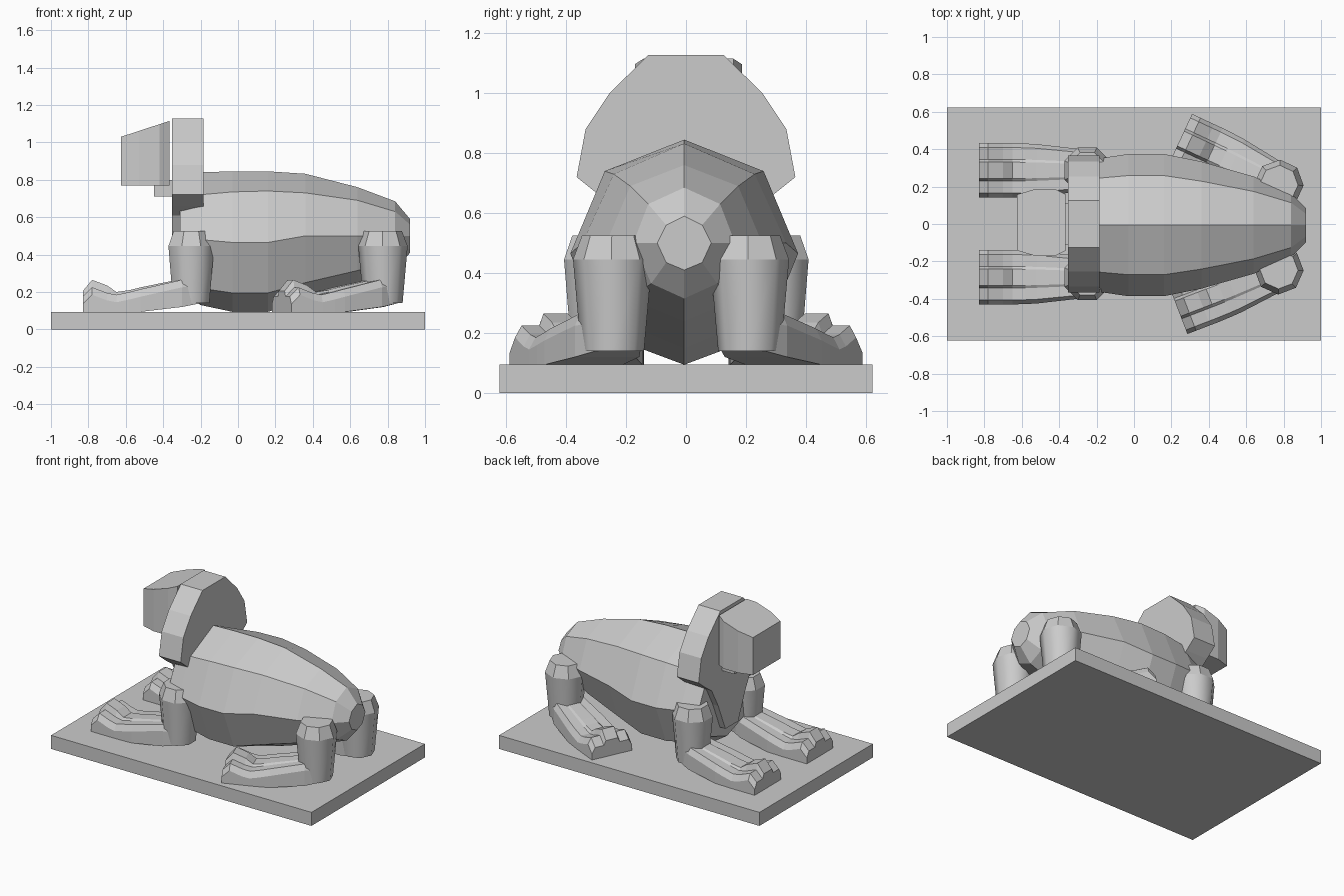
import bpy, bmesh
from math import cos, sin, pi, radians
from mathutils import Matrix

if "Cube" in bpy.data.objects:
    bpy.data.objects.remove(bpy.data.objects["Cube"])


def loft(name, rings, smooth_bands=(), matrix=None):
    """Skin a list of equal-sized point loops and cap both ends."""
    bm = bmesh.new()
    loops = [[bm.verts.new(p) for p in ring] for ring in rings]
    n = len(loops[0])
    for k, (a, b) in enumerate(zip(loops, loops[1:])):
        for i in range(n):
            j = (i + 1) % n
            f = bm.faces.new((a[i], a[j], b[j], b[i]))
            f.smooth = k in smooth_bands
    bm.faces.new(loops[0])
    bm.faces.new(loops[-1])
    for e in bm.edges:
        if any(not f.smooth for f in e.link_faces):
            e.smooth = False
    bmesh.ops.recalc_face_normals(bm, faces=bm.faces)
    mesh = bpy.data.meshes.new(name)
    bm.to_mesh(mesh)
    bm.free()
    ob = bpy.data.objects.new(name, mesh)
    if matrix:
        ob.matrix_world = matrix
    bpy.context.collection.objects.link(ob)
    return ob


def mirrored(half):
    """Close a half outline (y >= 0, top to bottom) across y = 0."""
    return half + [(-y, z) for y, z in reversed(half) if y > 0]


# Plinth
bpy.ops.mesh.primitive_cube_add(size=1, location=(0, 0, 0.047))
base = bpy.context.object
base.name = "plinth"
base.scale = (2, 1.245, 0.094)

# Body: eight-sided sections, x, (top z), (upper y, z), (mid y, z), (lower y, z), (bottom z)
sections = [
    (-0.31, 0.78, 0.21, 0.70, 0.31, 0.50, 0.22, 0.28, 0.20),
    (-0.20, 0.84, 0.25, 0.72, 0.355, 0.48, 0.25, 0.22, 0.13),
    (-0.03, 0.845, 0.265, 0.735, 0.38, 0.465, 0.27, 0.195, 0.094),
    (0.16, 0.845, 0.265, 0.74, 0.38, 0.465, 0.27, 0.195, 0.094),
    (0.36, 0.832, 0.235, 0.73, 0.34, 0.50, 0.24, 0.25, 0.15),
    (0.64, 0.76, 0.18, 0.69, 0.26, 0.50, 0.18, 0.315, 0.24),
    (0.84, 0.685, 0.12, 0.63, 0.17, 0.50, 0.11, 0.365, 0.315),
    (0.92, 0.59, 0.06, 0.56, 0.09, 0.50, 0.06, 0.435, 0.41),
]
loft("body", [[(x, y - 0.006, z) for y, z in
               mirrored([(0, t), (uy, uz), (my, mz), (ly, lz), (0, b)])]
              for x, t, uy, uz, my, mz, ly, lz, b in sections])

# Mane: flat slab narrowing to the chest
mane = mirrored([(0.125, 1.128), (0.255, 1.0), (0.335, 0.88), (0.365, 0.72),
                 (0.29, 0.66), (0.22, 0.61), (0.15, 0.48), (0.07, 0.29)])
loft("mane", [[(x, y, z) for y, z in mane] for x in (-0.352, -0.185)])

# Head: bulging block with a sloping top
head = [(-0.625, 0.15, 1.03), (-0.53, 0.178, 1.061),
        (-0.42, 0.178, 1.097), (-0.365, 0.15, 1.115)]
loft("head", [[(x, w + 0.008, 0.77), (x, w + 0.008, top),
               (x, 0.008 - w, top), (x, 0.008 - w, 0.77)] for x, w, top in head])

# Jaw and neck block under the head
loft("jaw", [[(x, 0.11, 0.71), (x, 0.11, 0.8), (x, -0.11, 0.8), (x, -0.11, 0.71)]
             for x in (-0.45, -0.34)])

# Paw stations: x, half width, bottom z, outer toe z, middle toe z
paw = [
    (-0.58, 0.145, 0.094, 0.175, 0.205),
    (-0.53, 0.145, 0.094, 0.225, 0.265),
    (-0.45, 0.145, 0.094, 0.195, 0.235),
    (-0.40, 0.145, 0.094, 0.185, 0.20),
    (-0.33, 0.143, 0.094, 0.20, 0.21),
    (-0.27, 0.14, 0.094, 0.215, 0.225),
    (-0.05, 0.115, 0.12, 0.265, 0.27),
    (0.05, 0.08, 0.14, 0.27, 0.28),
]


def paw_ring(x, w, b, side, mid):
    half = [(0.3 * w, mid), (0.4 * w, side), (0.84 * w, side),
            (w, side - 0.04), (w, b)]
    return [(x, y, z) for y, z in mirrored(half)]


# Upright shaft: z, circumradius
shaft = [(0.14, 0.105), (0.445, 0.132), (0.525, 0.102)]


def leg(name, x, y, turn):
    m = Matrix.Translation((x, y, 0)) @ Matrix.Rotation(radians(turn), 4, 'Z')
    loft(name + "_paw", [paw_ring(*s) for s in paw], matrix=m)
    loft(name + "_shaft",
         [[(r * cos(pi / 8 + i * pi / 4), r * sin(pi / 8 + i * pi / 4), z)
           for i in range(8)] for z, r in shaft], smooth_bands=(0,), matrix=m)


# Four legs, the hind pair splayed outwards
leg("front_leg_left", -0.25, 0.287, 0)
leg("front_leg_right", -0.25, -0.285, 0)
leg("hind_leg_left", 0.775, 0.212, -25)
leg("hind_leg_right", 0.775, -0.245, 21)
